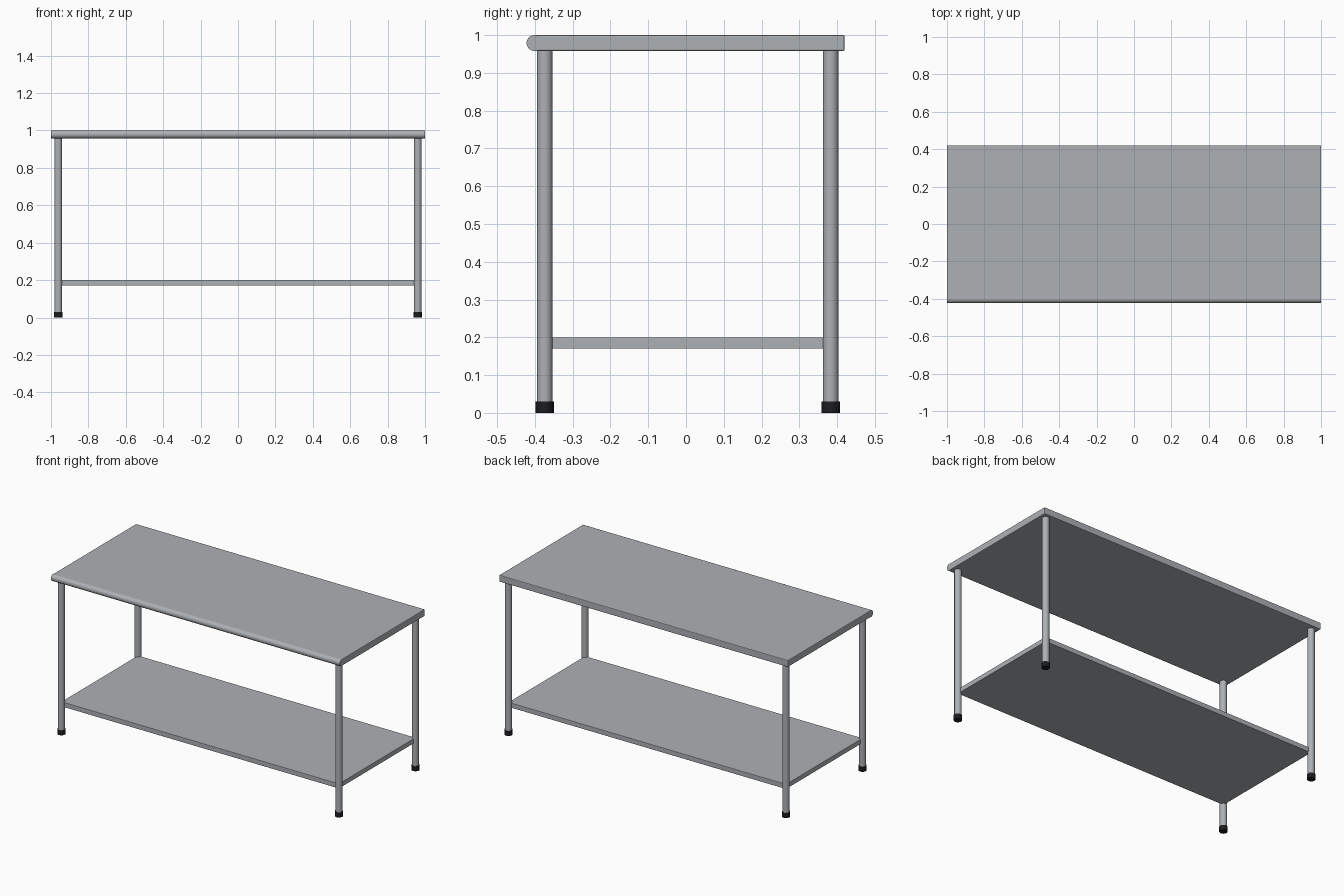
import bpy
import math

if "Cube" in bpy.data.objects:
    bpy.data.objects.remove(bpy.data.objects["Cube"])


def material(name, rgb):
    m = bpy.data.materials.new(name)
    m.diffuse_color = (*rgb, 1)
    m.use_nodes = True
    m.node_tree.nodes["Principled BSDF"].inputs["Base Color"].default_value = m.diffuse_color
    return m


steel = material("brushed steel", (0.42, 0.44, 0.46))
rubber = material("black rubber", (0.012, 0.012, 0.015))


def box(name, x, y, z, bevel):
    """Slab spanning the given (low, high) ranges with eased edges."""
    bpy.ops.mesh.primitive_cube_add(
        size=1, location=[(r[0] + r[1]) / 2 for r in (x, y, z)])
    ob = bpy.context.object
    ob.name = name
    ob.scale = [r[1] - r[0] for r in (x, y, z)]
    bpy.ops.object.transform_apply(location=False, rotation=False, scale=True)
    mod = ob.modifiers.new("eased edges", 'BEVEL')
    mod.width = bevel
    mod.segments = 2
    ob.data.materials.append(steel)
    return ob


def tube(name, radius, length, location, mat, sides=16, rotation=(0, 0, 0)):
    bpy.ops.mesh.primitive_cylinder_add(
        vertices=sides, radius=radius, depth=length,
        location=location, rotation=rotation)
    ob = bpy.context.object
    ob.name = name
    ob.data.materials.append(mat)
    bpy.ops.object.shade_smooth_by_angle(angle=math.radians(40))
    return ob


LEG_X, FRONT_Y, BACK_Y = 0.961, -0.374, 0.383
TOP_LOW, TOP_HIGH = 0.958, 1.0

# Worktop with a rounded front edge
box("worktop", (-1, 1), (-0.401, 0.42), (TOP_LOW, TOP_HIGH), 0.004)
tube("rounded_front_edge", 0.021, 2.0, (0, -0.401, (TOP_LOW + TOP_HIGH) / 2),
     steel, sides=32, rotation=(0, math.pi / 2, 0))

# Lower shelf, its corners meeting the leg centres
box("lower_shelf", (-LEG_X, LEG_X), (FRONT_Y, BACK_Y), (0.17, 0.20), 0.002)

# Tubular legs with rubber feet
for x, side in ((-LEG_X, "left"), (LEG_X, "right")):
    for y, end in ((FRONT_Y, "front"), (BACK_Y, "back")):
        tube(f"{end}_{side}_leg", 0.0205, TOP_LOW - 0.01,
             (x, y, (TOP_LOW + 0.01) / 2), steel)
        tube(f"{end}_{side}_foot", 0.024, 0.03, (x, y, 0.015), rubber)
